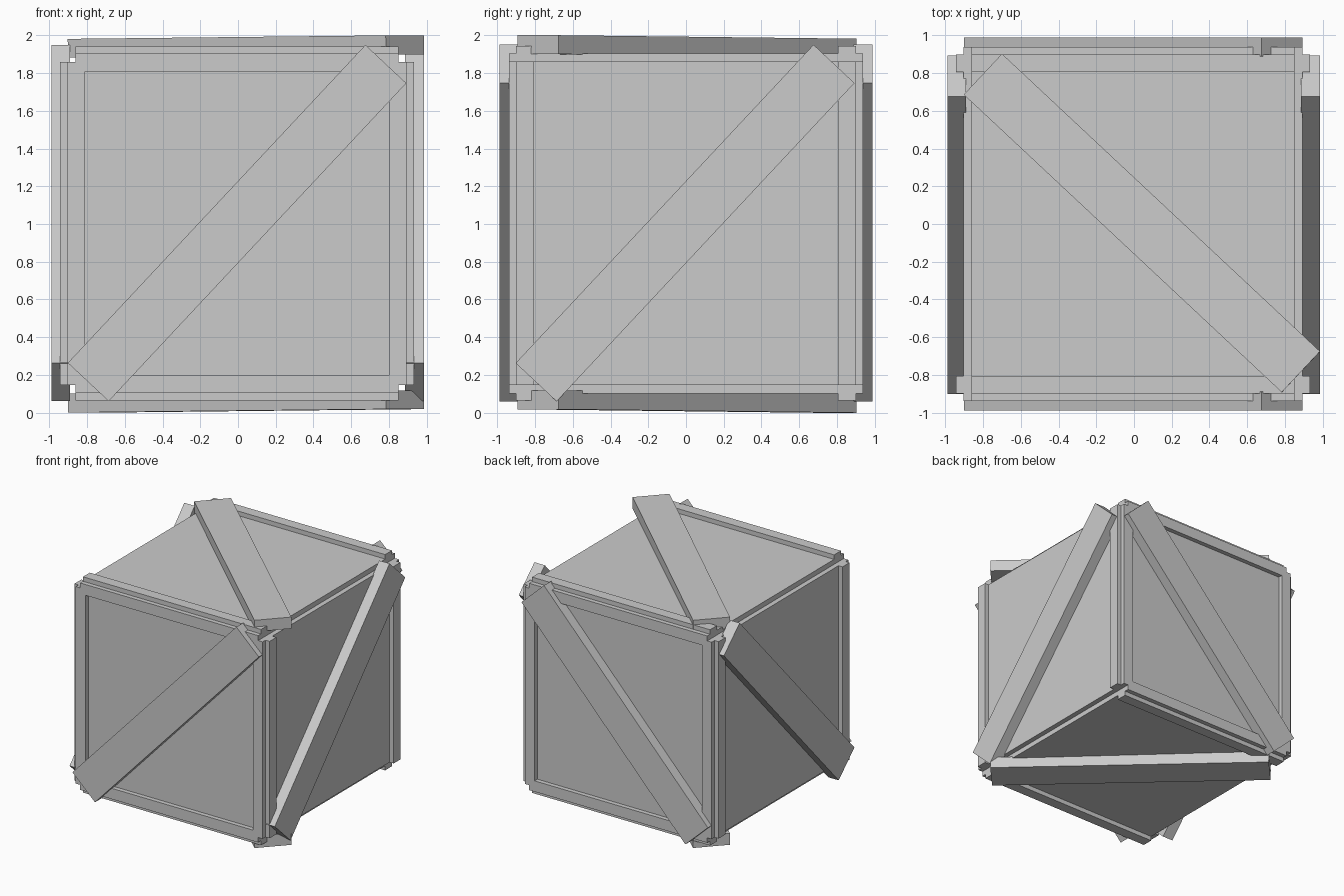
import bpy
from math import radians

default = bpy.data.objects.get("Cube")
if default:
    bpy.data.objects.remove(default, do_unlink=True)

GREY = (0.6, 0.6, 0.6, 1.0)
mat = bpy.data.materials.new("plain_grey")
mat.use_nodes = True
mat.diffuse_color = GREY
mat.node_tree.nodes["Principled BSDF"].inputs["Base Color"].default_value = GREY

CENTRE = (-0.005, 0.0, 1.003)
STEP = 0.857      # arm width of the notched outline
PANEL = 0.9       # flat panel surfaces
RIM = 0.939       # raised frame surfaces
OPENING = 0.806   # inner edge of the frames


def cross(r, s):
    """Square outline of half size r whose corners are notched back to s."""
    pts = []
    for sx, sy in ((1, 1), (-1, 1), (-1, -1), (1, -1)):
        corner = [(sx * r, sy * s), (sx * s, sy * s), (sx * s, sy * r)]
        pts += corner if sx == sy else corner[::-1]
    return pts


def square(r):
    return [(r, r), (-r, r), (-r, -r), (r, -r)]


def prism(name, outlines, y0, y1):
    """Extrude outlines (the second one is a hole) from y0 to y1."""
    curve = bpy.data.curves.new(name, "CURVE")
    curve.dimensions = "2D"
    curve.fill_mode = "BOTH"
    curve.extrude = (y1 - y0) / 2
    for pts in outlines:
        spline = curve.splines.new("POLY")
        spline.points.add(len(pts) - 1)
        for p, (x, z) in zip(spline.points, pts):
            p.co = (x, z, 0, 1)
        spline.use_cyclic_u = True
    temp = bpy.data.objects.new(name + "_curve", curve)
    bpy.context.collection.objects.link(temp)
    bpy.context.view_layer.update()
    mesh = bpy.data.meshes.new_from_object(temp)
    bpy.data.objects.remove(temp, do_unlink=True)
    mesh.materials.clear()
    mesh.materials.append(mat)
    for poly in mesh.polygons:
        poly.use_smooth = False
    obj = bpy.data.objects.new(name, mesh)
    obj.location = (CENTRE[0], CENTRE[1] + (y0 + y1) / 2, CENTRE[2])
    obj.rotation_euler = (radians(90), 0, 0)
    bpy.context.collection.objects.link(obj)


def beam(name, size, location, rotation):
    bpy.ops.mesh.primitive_cube_add(size=1, location=location, rotation=rotation)
    obj = bpy.context.object
    obj.name = name
    obj.scale = size
    obj.data.materials.append(mat)


# Crate body with notched long edges
prism("crate_body", [cross(PANEL, STEP)], -OPENING, OPENING)

# Raised rims and open frames at the front and back
for side, s in (("front", -1), ("back", 1)):
    y = sorted((s * OPENING, s * PANEL))
    prism(side + "_rim", [cross(RIM, STEP)], *y)
    y = sorted((s * PANEL, s * RIM))
    prism(side + "_frame", [cross(PANEL, STEP), square(OPENING)], *y)

# Diagonal beams, one on each side, parallel in opposite pairs
LENGTH, WIDTH, THICK = 2.31, 0.297, 0.1
SLOPE = radians(46.9)
OUT = 0.938
for side, s in (("front", -1), ("back", 1)):
    beam(side + "_beam", (LENGTH, THICK, WIDTH),
         (-0.005, s * OUT, 1.005), (0, -SLOPE, 0))
for side, s in (("right", -1), ("left", 1)):
    beam(side + "_beam", (THICK, LENGTH, WIDTH),
         (s * OUT - 0.002, -0.005, 1.005), (SLOPE, 0, 0))
for side, z in (("top", 1.941), ("bottom", 0.059)):
    beam(side + "_beam", (LENGTH, WIDTH, THICK),
         (0.042, 0.005, z), (0, -0.008, SLOPE - radians(90)))
